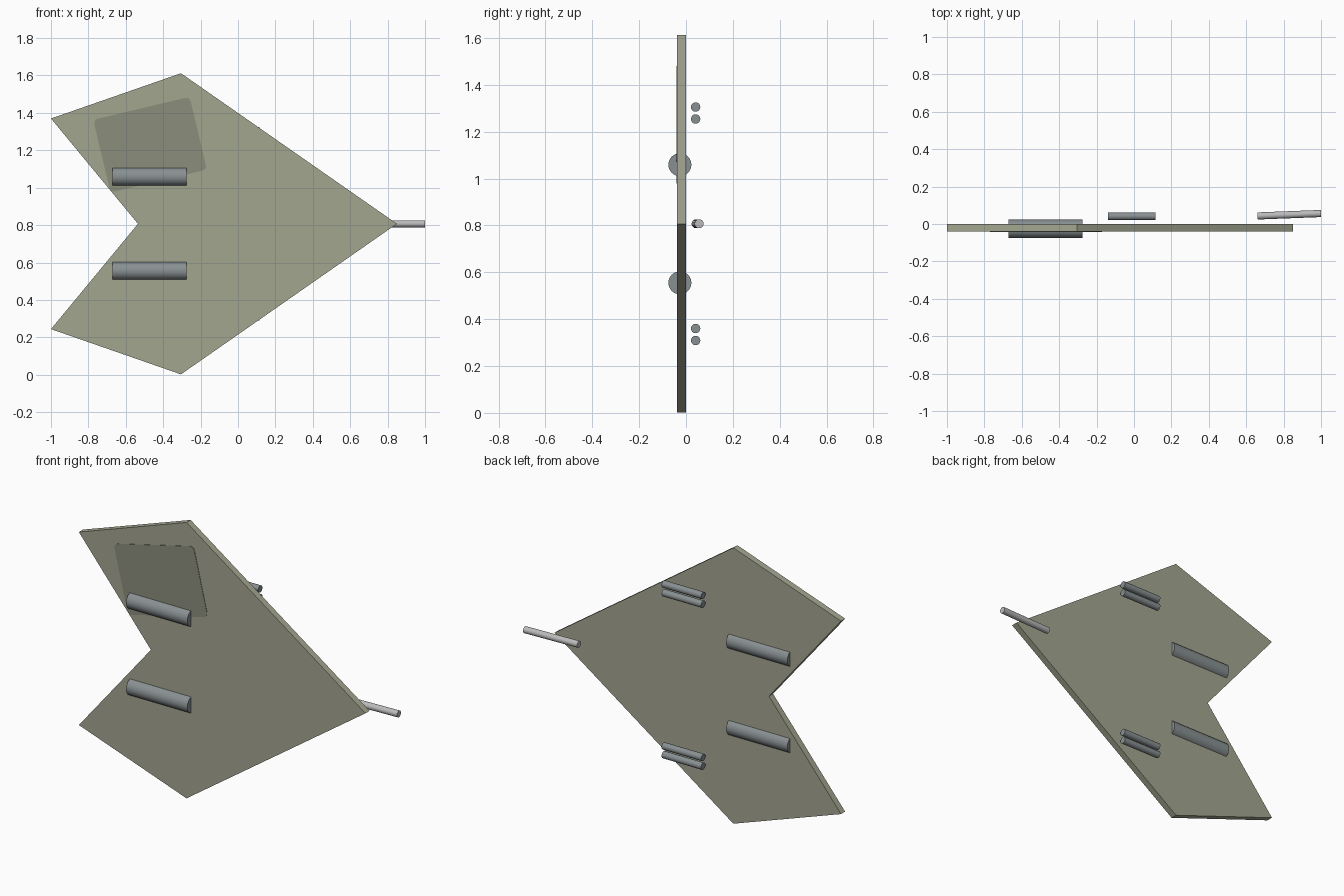
import bpy, math
from mathutils import Vector

if "Cube" in bpy.data.objects:
    bpy.data.objects.remove(bpy.data.objects["Cube"])

MID = 0.807  # height of the symmetry line


def material(name, col):
    m = bpy.data.materials.new(name)
    m.diffuse_color = (*col, 1)
    m.use_nodes = True
    m.node_tree.nodes["Principled BSDF"].inputs["Base Color"].default_value = m.diffuse_color
    return m


olive = material("olive", (0.37, 0.38, 0.28))
dark_olive = material("dark_olive", (0.26, 0.27, 0.20))
steel = material("steel", (0.25, 0.28, 0.29))
light_steel = material("light_steel", (0.5, 0.5, 0.5))


def slab(name, outline, y0, y1, mat):
    """Extrude an (x, z) outline from y0 to y1."""
    n = len(outline)
    verts = [(x, y, z) for y in (y0, y1) for x, z in outline]
    faces = [tuple(range(n)), tuple(range(2 * n - 1, n - 1, -1))]
    faces += [(i, i + n, (i + 1) % n + n, (i + 1) % n) for i in range(n)]
    me = bpy.data.meshes.new(name)
    me.from_pydata(verts, [], faces)
    me.materials.append(mat)
    ob = bpy.data.objects.new(name, me)
    bpy.context.collection.objects.link(ob)
    return ob


def rod(name, a, b, r, mat):
    """Solid cylinder between two points."""
    a, b = Vector(a), Vector(b)
    bpy.ops.mesh.primitive_cylinder_add(vertices=32, radius=r, depth=(b - a).length,
                                        location=(a + b) / 2)
    ob = bpy.context.object
    ob.name = name
    ob.rotation_euler = (b - a).to_track_quat('Z', 'Y').to_euler()
    ob.data.materials.append(mat)
    bpy.ops.object.shade_smooth_by_angle(angle=math.radians(40))


# Arrow-shaped hull plate, counter-clockwise seen from the front
half = [(-0.305, 0.805), (-1.0, 0.563)]
hull = [(x, MID - z) for x, z in reversed(half)] + [(0.85, MID)]
hull += [(x, MID + z) for x, z in half] + [(-0.535, MID)]
slab("hull_plate", hull, -0.039, -0.001, olive)

# Thin rounded panel on the front face
w, h, r, tilt = 0.265, 0.2, 0.025, math.radians(13.4)
panel = []
for k, (sx, sz) in enumerate([(1, 1), (-1, 1), (-1, -1), (1, -1)]):
    for j in range(5):
        t = math.radians(90 * k + 22.5 * j)
        u, v = sx * (w - r) + r * math.cos(t), sz * (h - r) + r * math.sin(t)
        panel.append((-0.47 + u * math.cos(tilt) - v * math.sin(tilt),
                      1.23 + u * math.sin(tilt) + v * math.cos(tilt)))
slab("surface_panel", panel, -0.0415, -0.038, dark_olive)

# Engines and twin barrels, mirrored above and below the centre line
for side, s in (("upper", 1), ("lower", -1)):
    z = MID + s * 0.252
    rod(f"{side}_engine", (-0.67, -0.026, z), (-0.275, -0.026, z), 0.049, steel)
    for i, d in enumerate((0.447, 0.498)):
        z = MID + s * d
        rod(f"{side}_barrel_{i + 1}", (-0.14, 0.041, z), (0.115, 0.041, z), 0.02, steel)

# Slightly tilted nose barrel
rod("nose_barrel", (0.661, 0.043, MID), (1.0, 0.056, MID), 0.019, light_steel)
